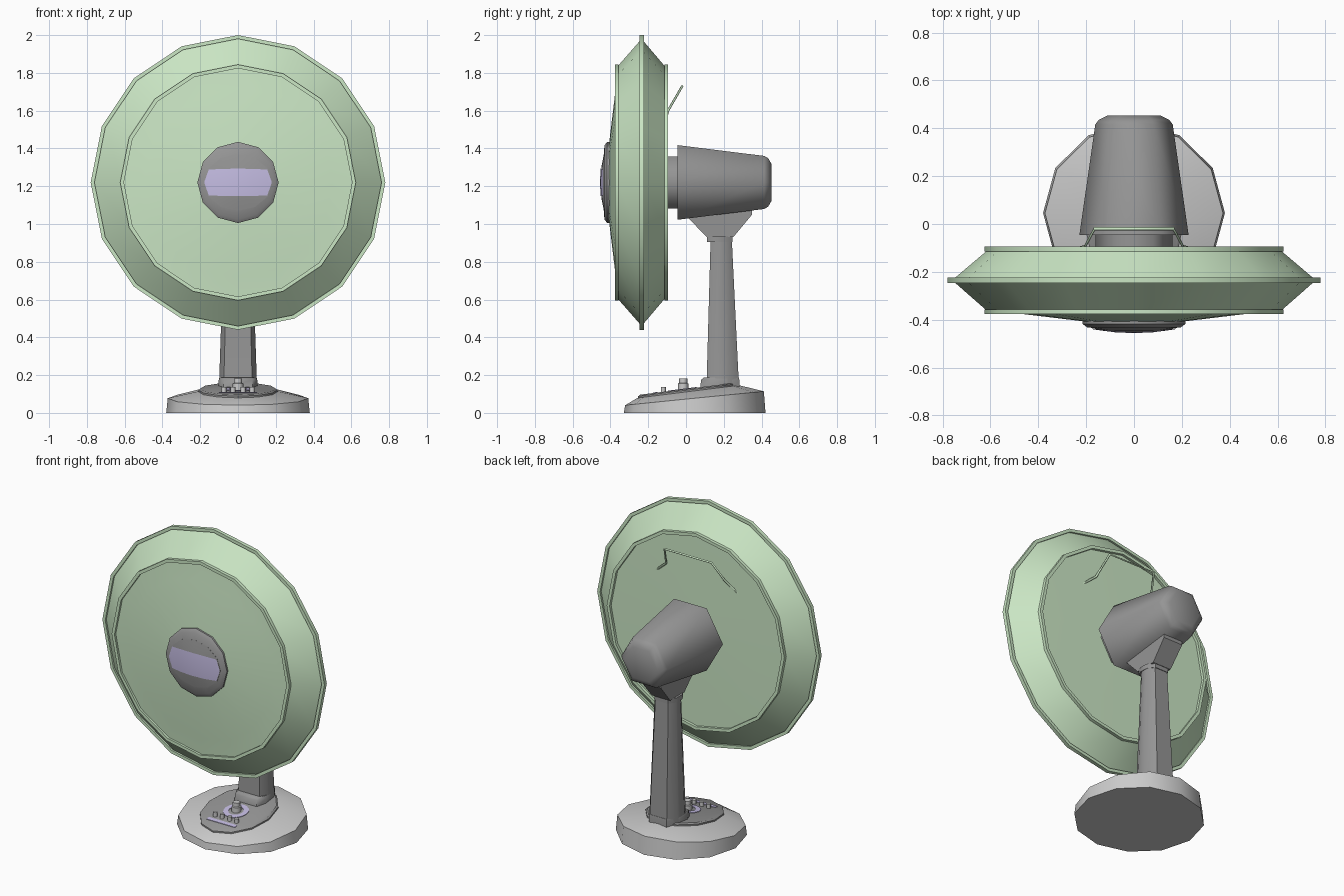
import bpy, bmesh, math
from mathutils import Vector

if "Cube" in bpy.data.objects:
    bpy.data.objects.remove(bpy.data.objects["Cube"])


def mat(name, col):
    m = bpy.data.materials.new(name)
    m.diffuse_color = (*col, 1)
    m.use_nodes = True
    m.node_tree.nodes["Principled BSDF"].inputs["Base Color"].default_value = m.diffuse_color
    return m


GREEN = mat("green", (0.60, 0.80, 0.56))
DARK = mat("dark_grey", (0.30, 0.30, 0.30))
LIGHT = mat("light_grey", (0.72, 0.72, 0.72))
PURPLE = mat("purple", (0.56, 0.51, 0.77))
CZ = 1.22          # height of the fan axis


def finish(bm, name, material, angle):
    bmesh.ops.remove_doubles(bm, verts=bm.verts, dist=0.0005)
    bmesh.ops.recalc_face_normals(bm, faces=bm.faces)
    me = bpy.data.meshes.new(name)
    bm.to_mesh(me)
    bm.free()
    ob = bpy.data.objects.new(name, me)
    bpy.context.collection.objects.link(ob)
    me.materials.append(material)
    bpy.ops.object.select_all(action='DESELECT')
    ob.select_set(True)
    bpy.context.view_layer.objects.active = ob
    if angle:
        bpy.ops.object.shade_smooth_by_angle(angle=math.radians(angle))
    return ob


def loft(name, rings, material, angle=35, closed=False):
    """Skin a list of equal-length rings; cap the ends or join last to first."""
    bm = bmesh.new()
    vs = [[bm.verts.new(p) for p in r] for r in rings]
    n = len(vs[0])
    pairs = list(zip(vs, vs[1:])) + ([(vs[-1], vs[0])] if closed else [])
    for a, b in pairs:
        for i in range(n):
            j = (i + 1) % n
            bm.faces.new((a[i], a[j], b[j], b[i]))
    if not closed:
        bm.faces.new(vs[0])
        bm.faces.new(vs[-1])
    return finish(bm, name, material, angle)


def angles(n):
    return [2 * math.pi * i / n for i in range(n)]


def lathe(name, profile, n, material, angle=35, closed=False):
    """Turn (radius, y) points about the fan axis."""
    rings = [[Vector((r * math.cos(a), y, CZ + r * math.sin(a))) for a in angles(n)]
             for r, y in profile]
    return loft(name, rings, material, angle, closed)


def oval(rx, ry, cy, z, n=12, cx=0):
    """Horizontal ring; z may be a function of y for tilted rings."""
    out = []
    for a in angles(n):
        y = cy + ry * math.sin(a)
        out.append(Vector((cx + rx * math.cos(a), y, z(y) if callable(z) else z)))
    return out


# Cage shell and its three rims
lathe("cage_shell", [(0.10, -0.105), (0.615, -0.112), (0.76, -0.235),
                     (0.615, -0.362), (0.50, -0.372), (0.20, -0.408)], 16, GREEN, 30)
for name, r, y, h in (("front_rim", 0.624, -0.367, 0.010),
                      ("middle_rim", 0.78, -0.235, 0.012),
                      ("back_rim", 0.624, -0.105, 0.010)):
    lathe(name, [(r, y - h), (r, y + h), (r - 0.02, y + h), (r - 0.02, y - h)],
          16, GREEN, 30, closed=True)

# Front hub with an oval badge panel and a plain stripe
lathe("hub", [(0.215, -0.38), (0.215, -0.418), (0.195, -0.432), (0.10, -0.438)], 12, DARK)


def dome_y(x, z):
    return -0.453 + 0.018 * ((x / 0.18) ** 2 + (z / 0.15) ** 2)


panel = [[Vector((0.18 * k * math.cos(a), -0.453 + 0.018 * k * k,
                  CZ + 0.15 * k * math.sin(a))) for a in angles(12)]
         for k in (1, 0.6, 0.2)]
loft("hub_panel", [[p + Vector((0, 0.02, 0)) for p in panel[0]]] + panel, DARK)
bm = bmesh.new()
rows = []
for x, h in ((-0.178, 0.004), (-0.155, 0.068), (-0.08, 0.072), (0, 0.073),
             (0.08, 0.072), (0.155, 0.068), (0.178, 0.004)):
    rows.append([bm.verts.new((x, dome_y(x, z) - 0.003, CZ + z)) for z in (-h, 0, h)])
for a, b in zip(rows, rows[1:]):
    for i in (0, 1):
        bm.faces.new((a[i], b[i], b[i + 1], a[i + 1]))
stripe = finish(bm, "hub_stripe", PURPLE, 35)
if stripe.data.polygons[0].normal.y > 0:
    stripe.data.flip_normals()

# Six-sided motor housing and neck
lathe("motor_neck", [(0.16, -0.115), (0.16, -0.03)], 6, DARK, 65)
lathe("motor_housing", [(0.228, -0.045), (0.162, 0.415), (0.148, 0.435), (0.112, 0.453)],
      6, DARK, 65)

# Carry handle behind the cage
cu = bpy.data.curves.new("handle", 'CURVE')
cu.dimensions = '3D'
cu.bevel_depth = 0.007
cu.bevel_resolution = 0
half = [(0.30, -0.118, 1.52), (0.205, -0.095, 1.60), (0.165, -0.02, 1.73)]
path = half + [(-x, y, z) for x, y, z in reversed(half)]
sp = cu.splines.new('POLY')
sp.points.add(len(path) - 1)
for p, c in zip(sp.points, path):
    p.co = (*c, 1)
cu.materials.append(GREEN)
handle = bpy.data.objects.new("handle", cu)
bpy.context.collection.objects.link(handle)
bpy.ops.object.select_all(action='DESELECT')
handle.select_set(True)
bpy.context.view_layer.objects.active = handle
bpy.ops.object.convert(target='MESH')


# Column, collar, foot and motor bracket
def section(w, y0, y1, z):
    c, d = (y0 + y1) / 2, (y1 - y0) / 2
    pts = [(0.75, -1), (1, -0.45), (1, 0.35), (0.6, 1)]
    pts += [(-x, y) for x, y in reversed(pts)]
    return [Vector((x * w, c + y * d, z)) for x, y in pts]


loft("column", [section(0.102, 0.105, 0.28, 0.13), section(0.099, 0.11, 0.278, 0.19),
                section(0.075, 0.13, 0.243, 0.91)], DARK, 50)
loft("column_collar", [section(0.078, 0.112, 0.247, 0.905),
                       section(0.078, 0.112, 0.247, 0.935)], DARK, 50)
loft("column_foot", [section(0.104, 0.075, 0.284, 0.13), section(0.102, 0.08, 0.282, 0.175),
                     section(0.098, 0.095, 0.28, 0.187)], DARK, 50)


def rect(w, y0, y1, z):
    return [Vector(p) for p in ((-w, y0, z), (w, y0, z), (w, y1, z), (-w, y1, z))]


loft("motor_bracket", [rect(0.065, 0.11, 0.25, 0.93), rect(0.068, -0.005, 0.35, 1.05),
                       rect(0.068, -0.005, 0.35, 1.13)], DARK, 0)


# Round base with a sloping top and control panel
def rim_z(y):
    return 0.04 + (y + 0.33) * 0.10


def panel_z(y):
    return 0.085 + (y + 0.255) * 0.125


loft("base", [oval(0.38, 0.375, 0.046, 0), oval(0.372, 0.367, 0.045, rim_z),
              oval(0.215, 0.27, 0.012, lambda y: panel_z(y) - 0.006)], LIGHT, 35)
loft("control_panel", [oval(0.21, 0.265, 0.012, lambda y: panel_z(y) - 0.01),
                       oval(0.21, 0.265, 0.012, lambda y: panel_z(y) + 0.003),
                       oval(0.20, 0.255, 0.012, lambda y: panel_z(y) + 0.010)], DARK, 35)


def raised(h):
    return lambda y: panel_z(y) + h


# Panel markings
loft("button_strip", [[Vector((p.x, p.y, raised(h)(p.y))) for p in rect(0.10, -0.175, -0.15, 0)]
                      for h in (0.008, 0.013)], PURPLE, 0)
loft("dial_ring", [oval(r, r, -0.02, raised(h), 16) for r, h in
                   ((0.075, 0.008), (0.075, 0.013), (0.045, 0.013), (0.045, 0.008))],
     PURPLE, 0, closed=True)

# Four buttons and the dial
for i, x in enumerate((-0.075, -0.027, 0.027, 0.075)):
    loft(f"button_{i + 1}", [oval(0.013, 0.013, -0.12, z, 8, x) for z in (0.10, 0.138)],
         LIGHT, 50)
loft("dial", [oval(r, r, -0.015, z, 8) for r, z in
              ((0.028, 0.11), (0.028, 0.155), (0.022, 0.158), (0.022, 0.182))], LIGHT, 50)
